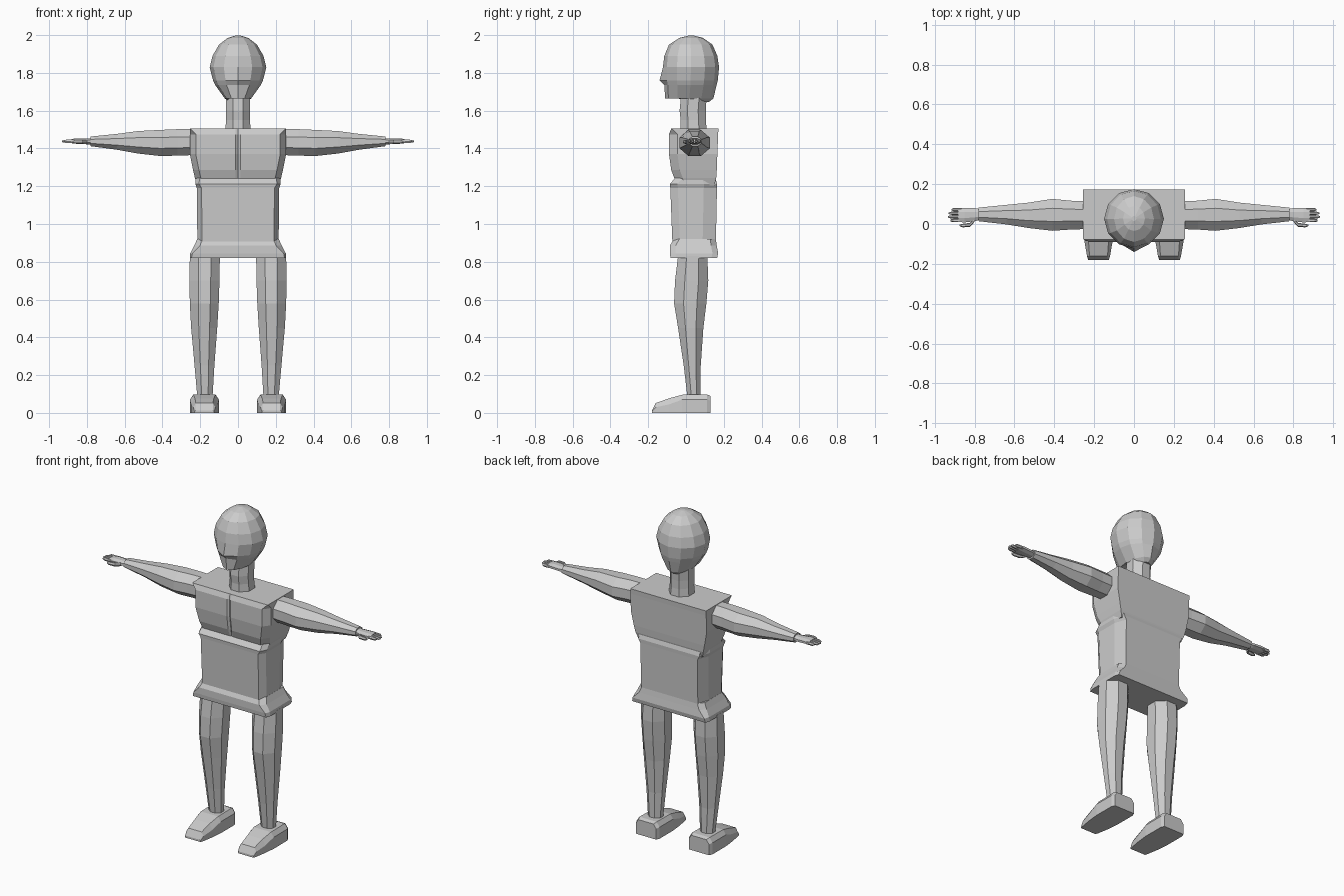
import bpy, bmesh, math

grey = bpy.data.materials.new("light grey")
grey.diffuse_color = (0.6, 0.6, 0.6, 1)


def loft(name, rings, mirror=False):
    """Skin a list of equal-length point rings and cap both ends."""
    bm = bmesh.new()
    rows = [[bm.verts.new(p) for p in r] for r in rings]
    n = len(rows[0])
    for a, b in zip(rows, rows[1:]):
        for i in range(n):
            j = (i + 1) % n
            bm.faces.new((a[i], a[j], b[j], b[i]))
    bm.faces.new(rows[0])
    bm.faces.new(rows[-1])
    bmesh.ops.recalc_face_normals(bm, faces=bm.faces[:])
    me = bpy.data.meshes.new(name)
    bm.to_mesh(me)
    bm.free()
    me.materials.append(grey)
    ob = bpy.data.objects.new(name, me)
    bpy.context.collection.objects.link(ob)
    if mirror:
        ob.modifiers.new("mirror", 'MIRROR').use_clip = False
    return ob


def oval(n, u0, u1, v0, v1, turn=0.0):
    """Oval of n points, scaled so that it touches its bounds."""
    pts = [(math.cos(turn + math.tau * i / n), math.sin(turn + math.tau * i / n)) for i in range(n)]
    mu, mv = max(p[0] for p in pts), max(p[1] for p in pts)
    return [((u0 + u1) / 2 + p[0] / mu * (u1 - u0) / 2,
             (v0 + v1) / 2 + p[1] / mv * (v1 - v0) / 2) for p in pts]


def level(z, pts):
    return [(x, y, z) for x, y in pts]


def across(x, pts):
    return [(x, y, z) for y, z in pts]


def chamfered(hw, yf, yb, cx, cy, cb):
    """Body section with chamfers at the front (cx, cy) and the back (cx, cb)."""
    half = [(hw - cx, yf), (hw, yf + cy), (hw, yb - cb), (hw - cx, yb)]
    return half + [(-x, y) for x, y in reversed(half)]


# Head: 12-sided rings (z, half width, front, back)
head = []
for z, w, f, b in [(1.645, .045, -.02, .12), (1.665, .07, -.11, .145), (1.735, .12, -.115, .162),
                   (1.76, .132, -.12, .168), (1.83, .15, -.122, .175), (1.89, .135, -.115, .166),
                   (1.95, .10, -.09, .14), (1.985, .055, -.035, .09), (1.998, .012, .015, .04)]:
    ring = level(z, oval(12, -w, w, f, b, math.pi / 2))
    if z == 1.645:                       # flat underside of the jaw
        ring = [(x, y, 1.668 if y < 0.03 else z) for x, y, z in ring]
    if z == 1.76:                        # nose tip
        ring[6] = (0, -.14, z)
    head.append(ring)
loft("head", head)

# Neck with a small bump at the throat
neck = []
for z, w, f, b in [(1.49, .068, -.03, .11), (1.55, .063, -.028, .105),
                   (1.60, .063, -.034, .105), (1.69, .065, -.025, .11)]:
    neck.append(level(z, oval(8, -w, w, f, b, math.pi / 8)))
loft("neck", neck)

# Chest: square back, bevelled front with a shallow centre crease
chest = []
for z, w, f, b, cr in [(1.205, .215, -.05, .15, 0), (1.243, .228, -.062, .16, .002),
                       (1.285, .238, -.078, .163, .01), (1.37, .255, -.09, .166, .01),
                       (1.475, .255, -.09, .17, .008), (1.505, .255, -.078, .172, 0)]:
    c = .045 if z < 1.5 else .004
    half = [(.012, f), (w - c * .7, f), (w, f + c), (w, b)]
    chest.append(level(z, [(0, f + cr)] + half + [(-x, y) for x, y in reversed(half)]))
loft("chest", chest)

# Abdomen with a sloping ledge under the chest
loft("abdomen", [level(z, chamfered(w, f, b, c, .04, .07)) for z, w, f, b, c in [
    (.90, .215, -.072, .158, .025), (1.19, .218, -.083, .164, .025),
    (1.212, .226, -.085, .165, .02), (1.243, .224, -.058, .155, .02)]])

# Pelvis flaring out at the hips
loft("pelvis", [level(z, chamfered(w, f, b, c, .03, .03)) for z, w, f, b, c in [
    (.82, .255, -.082, .165, .008), (.845, .253, -.085, .17, .012),
    (.885, .232, -.085, .163, .03), (.92, .216, -.066, .158, .03)]])

# Legs: 8-sided rings (z, inner, outer, front, back)
loft("leg", [level(z, oval(8, *r, math.pi / 8)) for z, *r in [
    (.08, .135, .215, .008, .078), (.25, .125, .230, -.012, .078), (.45, .110, .248, -.042, .092),
    (.58, .102, .255, -.063, .108), (.70, .098, .257, -.058, .118), (.83, .096, .255, -.042, .113)]],
    mirror=True)

# Feet: sections along y (y, half width, top half width, shoulder height, top height)
foot = []
for y, w, t, s, h in [(-.18, .052, .045, .008, .012), (-.16, .058, .045, .03, .052),
                      (-.09, .07, .05, .045, .077), (-.02, .077, .058, .07, .096),
                      (.11, .077, .058, .07, .098), (.13, .068, .05, .065, .09)]:
    foot.append([(.178 + x, y, z) for x, z in
                 [(-w, 0), (-w, s), (-t, h), (t, h), (w, s), (w, 0)]])
loft("foot", foot, mirror=True)

# Arms: 8-sided rings (x, front, back, bottom, top)
loft("arm", [across(x, oval(8, *r, math.pi / 8)) for x, *r in [
    (.23, -.025, .113, 1.365, 1.502), (.32, -.028, .117, 1.362, 1.502),
    (.41, -.034, .126, 1.360, 1.498), (.53, -.020, .107, 1.373, 1.492),
    (.64, -.002, .096, 1.393, 1.477), (.78, .014, .082, 1.412, 1.463)]], mirror=True)

# Palm
loft("palm", [across(x, oval(8, *r, math.pi / 8)) for x, *r in [
    (.77, .022, .074, 1.42, 1.455), (.80, .014, .080, 1.422, 1.452),
    (.85, .008, .081, 1.424, 1.454), (.882, .010, .080, 1.428, 1.450)]], mirror=True)

# Fingers and thumb
for i, tip in enumerate([.922, .933, .93, .915]):
    y = .018 + i * .018
    loft("finger", [across(x, oval(6, y - r, y + r, 1.438 - r, 1.438 + r)) for x, r in [
        (.865, .009), (.905, .0085), (tip - .007, .007), (tip, .003)]], mirror=True)
loft("thumb", [across(x, oval(6, y - r, y + r, 1.435 - r, 1.435 + r)) for x, y, r in [
    (.80, .022, .011), (.822, -.004, .01), (.86, -.008, .009), (.875, -.007, .004)]], mirror=True)
